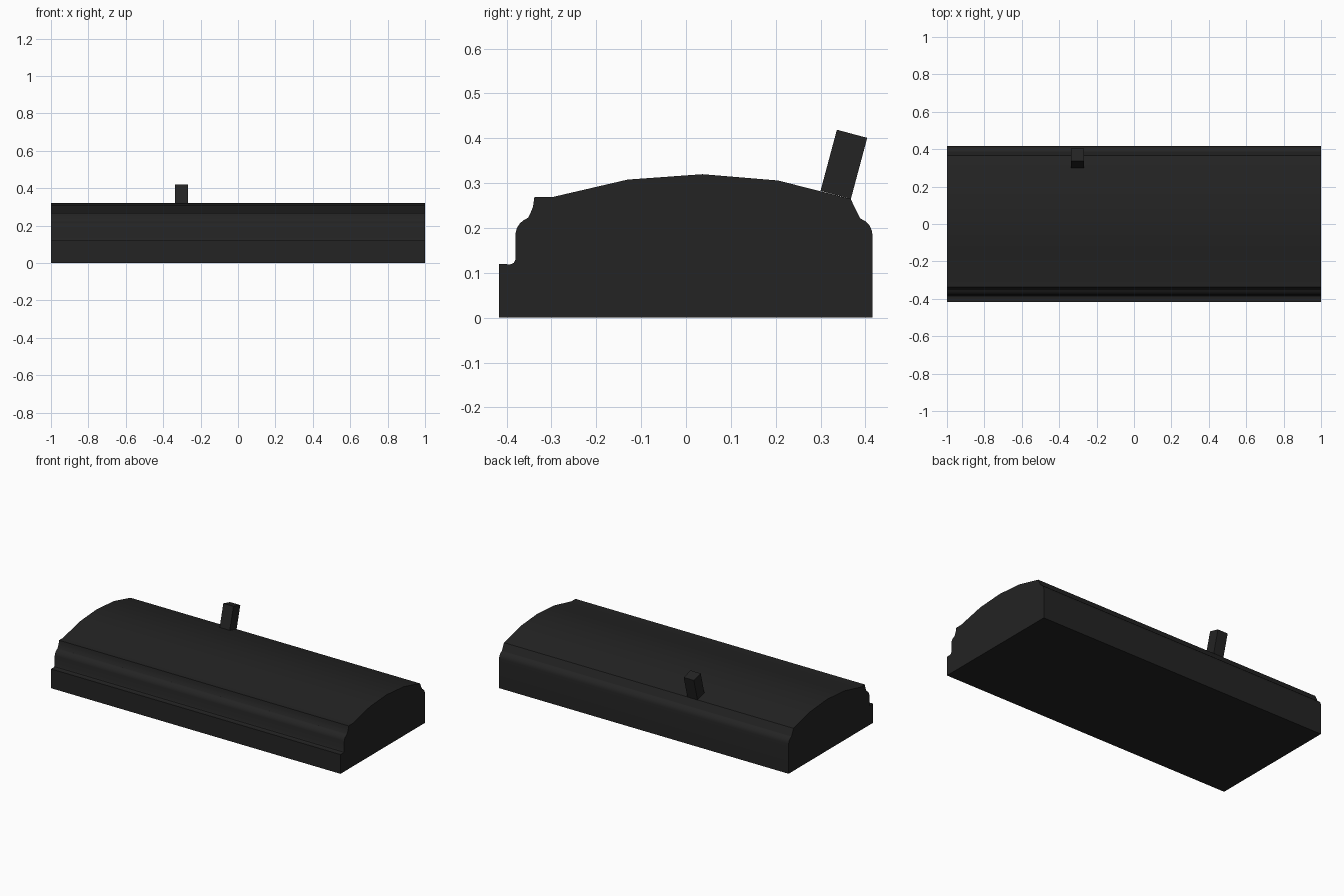
import bpy
import bmesh
from math import radians

cube = bpy.data.objects.get("Cube")
if cube:
    bpy.data.objects.remove(cube, do_unlink=True)

# Single dark finish
dark = bpy.data.materials.new("charcoal black")
dark.use_nodes = True
colour = (0.017, 0.017, 0.017, 1)
dark.diffuse_color = colour
dark.node_tree.nodes["Principled BSDF"].inputs["Base Color"].default_value = colour


def add_object(name, bm):
    bmesh.ops.recalc_face_normals(bm, faces=bm.faces[:])
    mesh = bpy.data.meshes.new(name)
    bm.to_mesh(mesh)
    bm.free()
    mesh.materials.append(dark)
    obj = bpy.data.objects.new(name, mesh)
    bpy.context.collection.objects.link(obj)
    return obj


def extrude_profile(name, points, half_length):
    """Sweep a closed (y, z) outline along x."""
    bm = bmesh.new()
    face = bm.faces.new([bm.verts.new((-half_length, y, z)) for y, z in points])
    swept = bmesh.ops.extrude_face_region(bm, geom=[face])["geom"]
    verts = [g for g in swept if isinstance(g, bmesh.types.BMVert)]
    bmesh.ops.translate(bm, verts=verts, vec=(2 * half_length, 0, 0))
    return add_object(name, bm)


# Body outline: stepped front, domed top, rounded rear shoulder
outline = [
    (-0.417, 0), (-0.417, 0.12), (-0.392, 0.119), (-0.384, 0.122), (-0.38, 0.13),
    (-0.38, 0.188), (-0.377, 0.2), (-0.37, 0.211), (-0.361, 0.218), (-0.352, 0.223),
    (-0.346, 0.235), (-0.341, 0.248), (-0.338, 0.269), (-0.298, 0.269),
    (-0.13, 0.308), (0.037, 0.32), (0.205, 0.306), (0.367, 0.265),
    (0.388, 0.222), (0.4, 0.215), (0.409, 0.206), (0.414, 0.195), (0.416, 0.183),
    (0.416, 0),
]
body = extrude_profile("body", outline, 1.0)

# Tilted lever resting on the rear slope
bm = bmesh.new()
bmesh.ops.create_cube(bm, size=1)
lever = add_object("lever", bm)
lever.scale = (0.07, 0.07, 0.141)
lever.rotation_euler.x = radians(-15)
lever.location = (-0.302, 0.352, 0.342)

# Smooth the moulded curves but keep the corners crisp
bpy.ops.object.select_all(action="DESELECT")
body.select_set(True)
bpy.context.view_layer.objects.active = body
bpy.ops.object.shade_smooth_by_angle(angle=radians(30))
